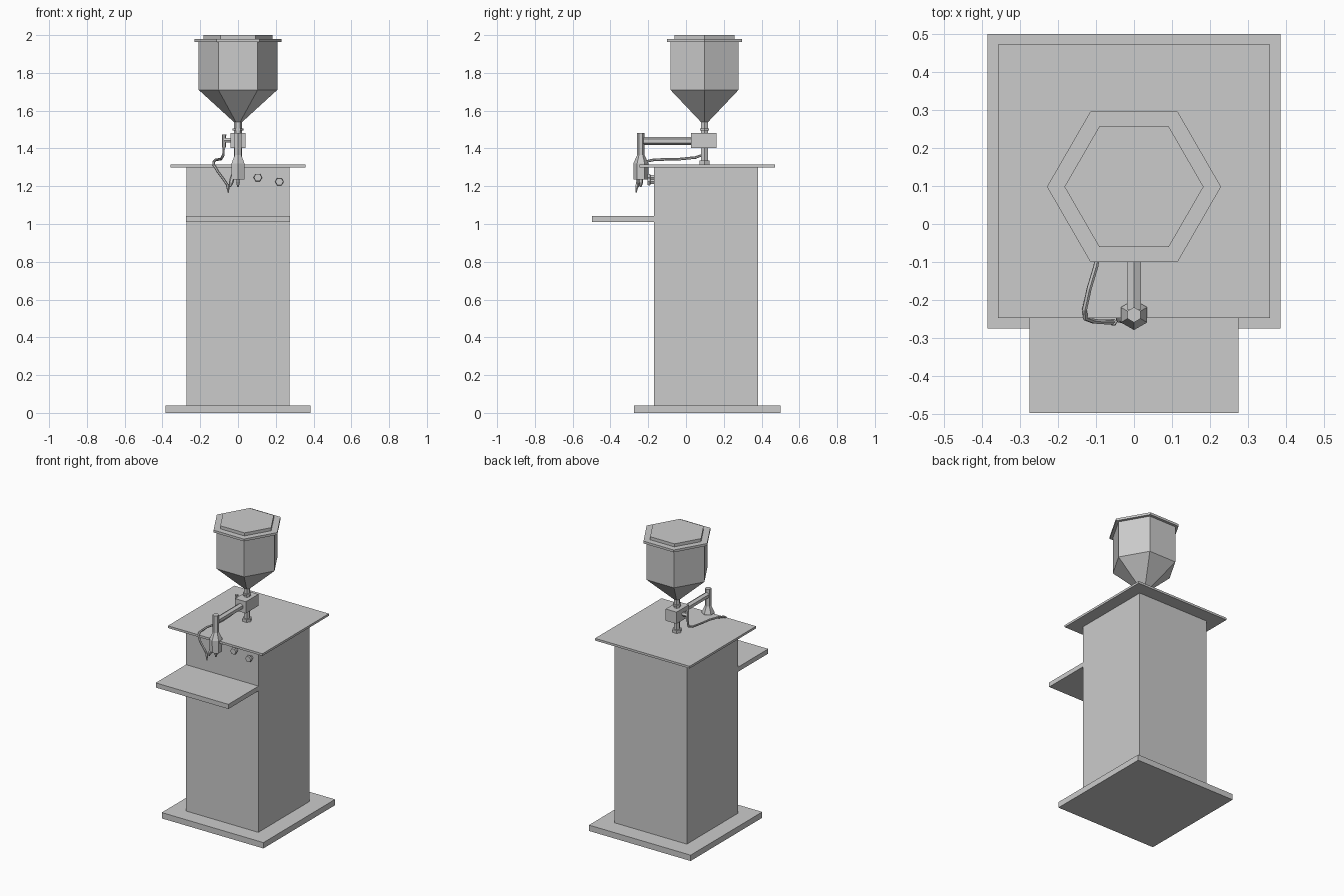
import bpy, bmesh, math
from mathutils import Vector, Matrix

if "Cube" in bpy.data.objects:
    bpy.data.objects.remove(bpy.data.objects["Cube"])


def finish(name, bm):
    bmesh.ops.recalc_face_normals(bm, faces=bm.faces[:])
    me = bpy.data.meshes.new(name)
    bm.to_mesh(me)
    bm.free()
    ob = bpy.data.objects.new(name, me)
    bpy.context.collection.objects.link(ob)
    return ob


def box(name, x, y, z):
    bm = bmesh.new()
    size = [b - a for a, b in (x, y, z)]
    mid = [(a + b) / 2 for a, b in (x, y, z)]
    bmesh.ops.create_cube(bm, size=1, matrix=Matrix.Translation(mid) @ Matrix.Diagonal((*size, 1)))
    return finish(name, bm)


def turned(name, origin, axis, profile, phase=0, n=6):
    """Faceted solid from (radius, distance along axis) pairs."""
    axis = Vector(axis).normalized()
    u = Vector((1, 0, 0)) if abs(axis.x) < 0.9 else Vector((0, 1, 0))
    u = (u - axis * u.dot(axis)).normalized()
    v = axis.cross(u)
    bm = bmesh.new()
    rings = []
    for r, t in profile:
        angles = [math.radians(phase) + math.tau * i / n for i in range(n)]
        rings.append([bm.verts.new(Vector(origin) + axis * t + (u * math.cos(a) + v * math.sin(a)) * r)
                      for a in angles])
    for a, b in zip(rings, rings[1:]):
        for i in range(n):
            bm.faces.new((a[i], a[(i + 1) % n], b[(i + 1) % n], b[i]))
    bm.faces.new(rings[0])
    bm.faces.new(rings[-1])
    return finish(name, bm)


UP, FRONT = (0, 0, 1), (0, -1, 0)

# Cabinet
box("base_plate", (-.385, .385), (-.275, .5), (0, .04))
box("cabinet_column", (-.273, .273), (-.17, .381), (.04, 1.3))
box("top_plate", (-.358, .358), (-.247, .472), (1.3, 1.315))
box("front_shelf", (-.275, .275), (-.497, -.17), (1.01, 1.042))

# Hopper and lid
H = (0, .098, 0)
turned("hopper", H, UP, [(.022, 1.54), (.208, 1.71), (.208, 1.965)])
turned("hopper_rim", H, UP, [(.229, 1.963), (.229, 1.979)])
turned("hopper_lid", H, UP, [(.183, 1.979), (.183, 2.0)])

# Feed pipe with collar and foot nut
turned("feed_pipe", H, UP, [(.02, 1.315), (.02, 1.545)])
turned("pipe_collar", H, UP, [(.028, 1.494), (.028, 1.506)])
turned("pipe_foot_nut", H, UP, [(.03, 1.315), (.03, 1.335)])
box("valve_block", (-.041, .041), (.026, .161), (1.402, 1.482))

# Arm and dispensing head
turned("arm", (0, .03, 1.44), FRONT, [(.021, 0), (.021, .255)], 30)
N = (0, -.239, 0)
turned("dispensing_head", N, UP, [(.039, 1.235), (.04, 1.32), (.02, 1.365), (.02, 1.483)], 30)
turned("head_tip", N, UP, [(.004, 1.195), (.012, 1.222), (.012, 1.237)], 30)

# Side fitting and hose with its own needle
turned("side_fitting", (-.04, .09, 1.443), (-1, 0, 0), [(.014, 0), (.014, .035)])
turned("fitting_elbow", (-.074, .09, 0), UP, [(.01, 1.405), (.012, 1.475)])
path = [(-.075, .09, 1.41), (-.078, .085, 1.365), (-.085, .05, 1.352), (-.09, -.04, 1.343),
        (-.1, -.11, 1.342), (-.118, -.17, 1.34), (-.13, -.225, 1.328), (-.128, -.248, 1.312),
        (-.105, -.256, 1.275), (-.075, -.258, 1.235), (-.055, -.258, 1.205)]
cu = bpy.data.curves.new("hose", 'CURVE')
cu.dimensions = '3D'
cu.bevel_depth = .007
cu.bevel_resolution = 1
cu.use_fill_caps = True
sp = cu.splines.new('POLY')
sp.points.add(len(path) - 1)
for p, co in zip(sp.points, path):
    p.co = (*co, 1)
sp.use_smooth = False
bpy.context.collection.objects.link(bpy.data.objects.new("hose", cu))
turned("hose_needle", (-.055, -.258, 1.21), (.1, -.15, -1), [(.009, 0), (.009, .012), (.003, .045)])
# Hose clip joining the head
turned("head_side_clip", (-.03, -.246, 1.245), (-.25, -.15, -1), [(.009, -.02), (.012, .0), (.012, .025), (.005, .05)])

# Control knobs on the cabinet front
for i, (x, z) in enumerate(((.105, 1.246), (.219, 1.224))):
    turned(f"control_knob_{i + 1}", (x, -.17, z), FRONT, [(.014, 0), (.014, .018), (.023, .02), (.021, .034)], 0)
